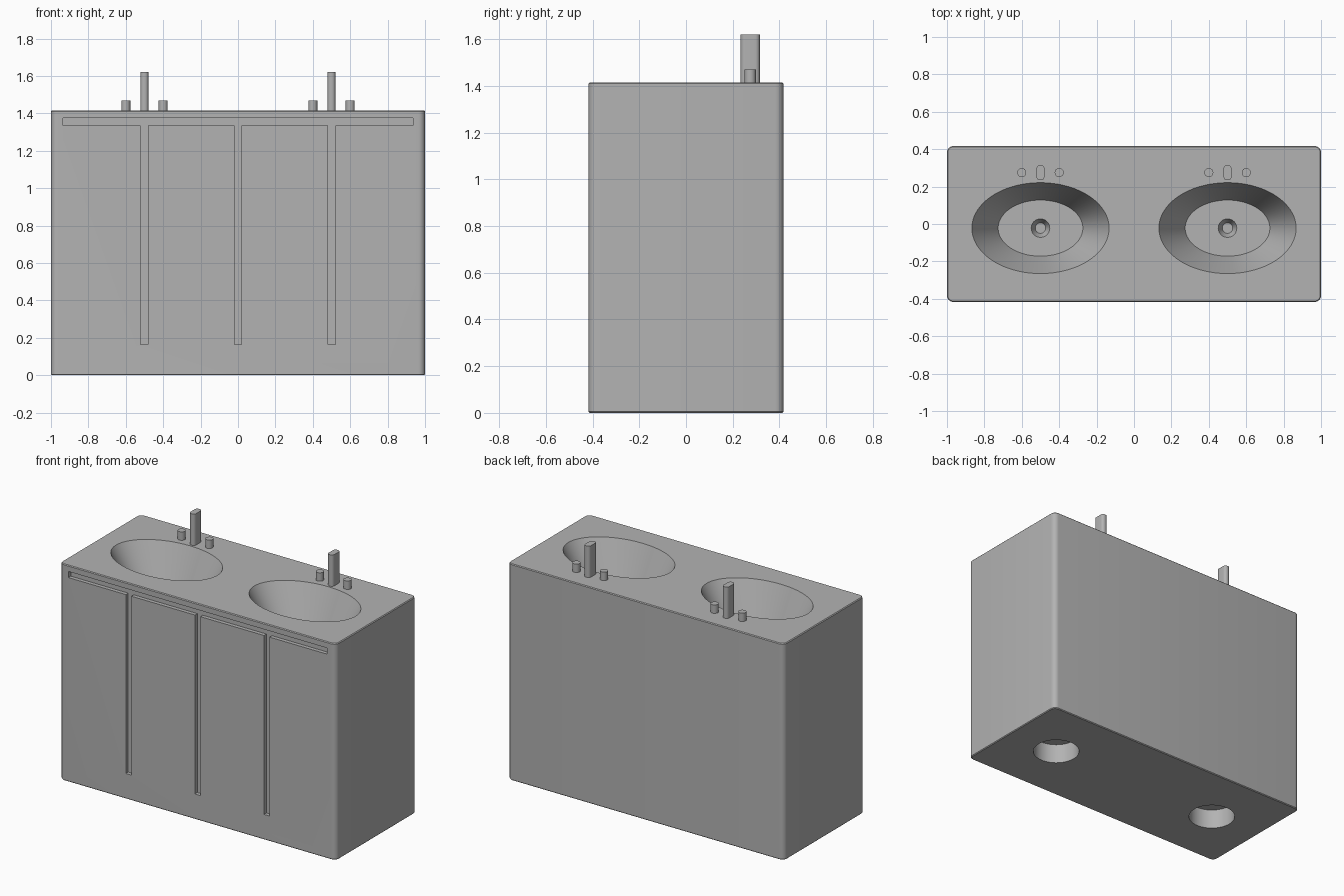
import bpy, bmesh, math
from mathutils import Matrix, Vector

if "Cube" in bpy.data.objects:
    bpy.data.objects.remove(bpy.data.objects["Cube"])

grey = bpy.data.materials.new("plain grey")
grey.use_nodes = True
grey.diffuse_color = (0.45, 0.45, 0.45, 1)
grey.node_tree.nodes["Principled BSDF"].inputs["Base Color"].default_value = grey.diffuse_color

TOP = 1.415
BASIN_DEPTH = 0.25
BASIN_Y = -0.022
TAP_Y = 0.275


def finish(name, bm):
    mesh = bpy.data.meshes.new(name)
    bm.to_mesh(mesh)
    bm.free()
    mesh.materials.append(grey)
    obj = bpy.data.objects.new(name, mesh)
    bpy.context.collection.objects.link(obj)
    return obj


def box(name, low, high, corner=0, chamfer=0):
    """Box between two points, with rounded upright corners and chamfered rims."""
    low, high = Vector(low), Vector(high)
    bm = bmesh.new()
    bmesh.ops.create_cube(bm, size=1)
    bmesh.ops.scale(bm, vec=high - low, verts=bm.verts)
    bmesh.ops.translate(bm, vec=(low + high) / 2, verts=bm.verts)
    if corner:
        upright = [e for e in bm.edges if abs(e.verts[0].co.z - e.verts[1].co.z) > 0.01]
        bmesh.ops.bevel(bm, geom=upright, offset=corner, segments=6, profile=0.5, affect='EDGES')
    if chamfer:
        rims = [e for e in bm.edges if abs(e.verts[0].co.z - e.verts[1].co.z) < 1e-5
                and any(abs(f.normal.z) > 0.9 for f in e.link_faces)]
        bmesh.ops.bevel(bm, geom=rims, offset=chamfer, segments=1, affect='EDGES')
    return finish(name, bm)


def cone(name, x, y, bottom, top, r_bottom, r_top, stretch=1, sides=64):
    """Upright cylinder or tapered cone, stretched along x."""
    bm = bmesh.new()
    bmesh.ops.create_cone(bm, cap_ends=True, segments=sides, radius1=r_bottom,
                          radius2=r_top, depth=top - bottom)
    bmesh.ops.transform(bm, verts=bm.verts,
                        matrix=Matrix.Translation((x, y, (top + bottom) / 2))
                        @ Matrix.Diagonal((stretch, 1, 1, 1)))
    return finish(name, bm)


def activate(obj):
    bpy.ops.object.select_all(action='DESELECT')
    obj.select_set(True)
    bpy.context.view_layer.objects.active = obj


def cut(target, cutter):
    cutter.hide_render = True
    mod = target.modifiers.new("cut", 'BOOLEAN')
    mod.operation = 'DIFFERENCE'
    mod.solver = 'EXACT'
    mod.object = cutter
    activate(target)
    bpy.ops.object.modifier_apply(modifier=mod.name)
    bpy.data.objects.remove(cutter)


def smooth(obj):
    activate(obj)
    bpy.ops.object.shade_smooth_by_angle(angle=math.radians(30))


# Cabinet body
cabinet = box("cabinet", (-1, -0.417, 0), (1, 0.417, TOP), 0.035, 0.005)

# Door and drawer grooves in the front
GROOVE = -0.392
cut(cabinet, box("drawer_groove", (-0.935, -0.5, 1.335), (0.935, GROOVE, 1.375)))
for x in (-0.5, 0, 0.5):
    cut(cabinet, box("door_groove", (x - 0.02, -0.5, 0.165), (x + 0.02, GROOVE, 1.35)))

for side, word in ((-1, "right"), (1, "left")):
    x = side * 0.5
    # Oval basin, drain and underside recess
    floor = TOP - BASIN_DEPTH
    rise = 0.02
    flare = (0.243 - 0.15) * rise / BASIN_DEPTH
    cut(cabinet, cone("basin", x, BASIN_Y, floor, TOP + rise, 0.15, 0.243 + flare, 1.51, 96))
    cut(cabinet, cone("drain", x, BASIN_Y, floor - 0.05, floor + 0.01, 0.028, 0.054, sides=32))
    cut(cabinet, cone("underside_recess", side * 0.635, 0, -0.1, 0.13, 0.143, 0.143))

    # Tap spout with a handle on each side
    smooth(box(word + "_spout", (x - 0.021, TAP_Y - 0.041, TOP - 0.01),
               (x + 0.021, TAP_Y + 0.041, 1.62), 0.019))
    for offset, hand in ((-0.1, "right"), (0.1, "left")):
        smooth(cone(f"{word}_tap_{hand}_handle", x + offset, TAP_Y, TOP - 0.01, 1.47,
                    0.024, 0.024, sides=32))

smooth(cabinet)
